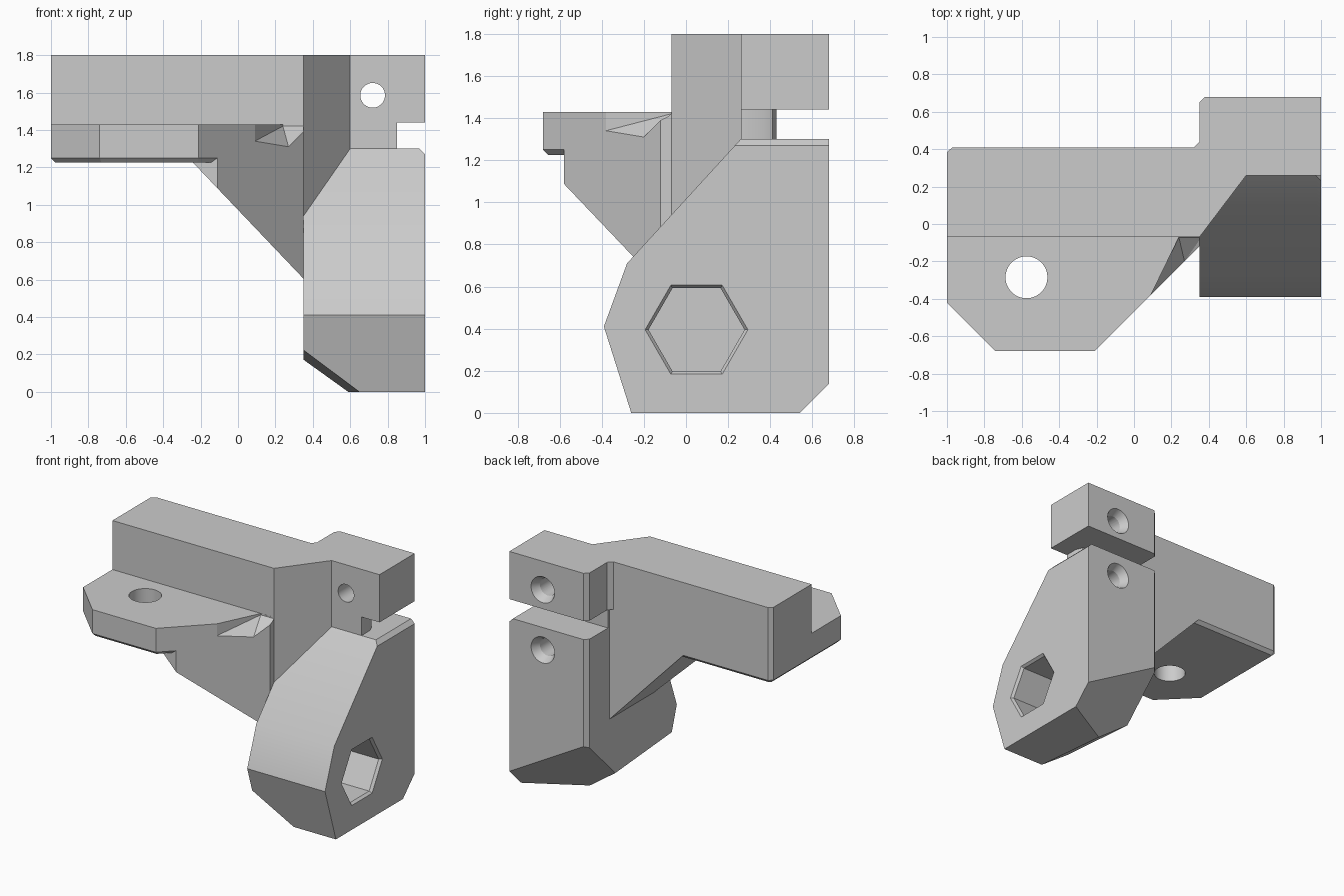
import bpy, bmesh, math
from mathutils import Vector, Matrix

cube = bpy.data.objects.get("Cube")
if cube:
    bpy.data.objects.remove(cube, do_unlink=True)

grey = bpy.data.materials.new("plain grey")
grey.use_nodes = True
colour = (0.6, 0.6, 0.6, 1)
grey.diffuse_color = colour
grey.node_tree.nodes["Principled BSDF"].inputs["Base Color"].default_value = colour


def finish(bm, name):
    bmesh.ops.recalc_face_normals(bm, faces=bm.faces)
    mesh = bpy.data.meshes.new(name)
    bm.to_mesh(mesh)
    bm.free()
    mesh.materials.append(grey)
    ob = bpy.data.objects.new(name, mesh)
    bpy.context.collection.objects.link(ob)
    return ob


def prism(points, low, high, axis="z"):
    """Extrude a 2D outline along z, or a (y, z) outline along x."""
    bm = bmesh.new()
    place = (lambda p: (p[0], p[1], low)) if axis == "z" else (lambda p: (low, p[0], p[1]))
    face = bm.faces.new([bm.verts.new(place(p)) for p in points])
    ext = bmesh.ops.extrude_face_region(bm, geom=[face])
    move = Vector((0, 0, high - low)) if axis == "z" else Vector((high - low, 0, 0))
    verts = [g for g in ext["geom"] if isinstance(g, bmesh.types.BMVert)]
    bmesh.ops.translate(bm, verts=verts, vec=move)
    bmesh.ops.recalc_face_normals(bm, faces=bm.faces)
    return bm


def slice_off(bm, normal, point):
    """Remove everything on the normal side of a plane and cap the cut."""
    geom = bm.verts[:] + bm.edges[:] + bm.faces[:]
    cut = bmesh.ops.bisect_plane(bm, geom=geom, plane_no=Vector(normal).normalized(),
                                 plane_co=point, clear_outer=True)
    edges = [g for g in cut["geom_cut"] if isinstance(g, bmesh.types.BMEdge)]
    bmesh.ops.contextual_create(bm, geom=edges)


def round_cutter(centre, r1, r2, depth, axis, sides=48):
    """A cylinder or cone; r1 is on the low side of the axis."""
    bm = bmesh.new()
    turn = {"z": Matrix(), "y": Matrix.Rotation(-math.pi / 2, 4, "X"),
            "x": Matrix.Rotation(math.pi / 2, 4, "Y")}[axis]
    bmesh.ops.create_cone(bm, cap_ends=True, segments=sides, radius1=r1, radius2=r2,
                          depth=depth, matrix=Matrix.Translation(centre) @ turn)
    return finish(bm, "cutter")


def carve(ob, cutter):
    cutter.hide_render = True
    mod = ob.modifiers.new("cut", "BOOLEAN")
    mod.operation = "DIFFERENCE"
    mod.solver = "EXACT"
    mod.object = cutter
    bpy.context.view_layer.objects.active = ob
    bpy.ops.object.modifier_apply(modifier=mod.name)
    bpy.data.objects.remove(cutter, do_unlink=True)


# Long upper beam
beam = finish(prism([(-1, -.07), (.35, -.07), (.35, .41), (-.97, .41), (-1, .385)],
                    1.25, 1.8), "beam")

# Shelf with bevelled underside, bolt hole and small corner notch
bm = prism([(-1, -.42), (-.74, -.68), (-.21, -.68), (.35, -.12), (.35, .41),
            (-.97, .41), (-1, .385)], 1.225, 1.43)
under = [e for e in bm.edges if all(v.co.z < 1.23 for v in e.verts)]
bmesh.ops.bevel(bm, geom=under, offset=.025, segments=1, affect="EDGES")
shelf = finish(bm, "shelf")
carve(shelf, round_cutter((-.575, -.285, 1.3), .112, .112, 1, "z"))
bm = bmesh.new()
for x, y, z in [(.09, -.38, 1.34), (.15, -.45, 1.34), (.27, -.2, 1.31), (.33, -.26, 1.31),
                (.24, -.071, 1.42), (.36, -.071, 1.42)]:
    bm.verts.new((x, y, z))
    bm.verts.new((x, y, 1.5))
bmesh.ops.convex_hull(bm, input=bm.verts)
carve(shelf, finish(bm, "cutter"))

# Sloping gusset under the shelf
bm = prism([(-.3, -.58), (-.11, -.58), (.35, -.12), (.35, .41), (-.3, .41)], .5, 1.25)
slice_off(bm, (-1.05, 0, -1), (.35, 0, .605))
gusset = finish(bm, "gusset")

# Clamp block with its angled front
block = finish(prism([(.35, -.07), (.6, .26), (1, .26), (1, .68), (.38, .68), (.35, .65),
                      (.35, .44), (.32, .41)], 1.44, 1.8), "clamp_block")

# Neck joining block and leg, leaving the clamp slot open
neck = finish(prism([(.35, -.07), (.6, .26), (.85, .26), (.85, .36), (.83, .41), (.78, .43),
                     (.35, .43)], .85, 1.45), "neck")

# Leg with cut corners
bm = prism([(-.26, 0), (.54, 0), (.68, .14), (.68, 1.3), (.26, 1.3), (-.28, .71),
            (-.39, .41)], .35, 1, "x")
slice_off(bm, (-.567, 1, -1), (1, .54, 0))
slice_off(bm, (-.73, -.076, -1), (.6, .2, 0))
slice_off(bm, (1, 0, 1), (1, 0, 1.27))
slice_off(bm, (-1, 1, 0), (.35, .65, 0))
leg = finish(bm, "leg")

# Hexagonal nut pocket with a flared rim
for r1, r2, x, depth in [(.228, .228, .8, .6), (.195, .293, 1, .12)]:
    carve(leg, round_cutter((x, .05, .395), r1, r2, depth, "x", 6))

# Countersunk screw holes
for part, z, y, depth in [(block, 1.585, .5, 1), (leg, 1.13, .55, .5)]:
    carve(part, round_cutter((.72, y, z), .066, .066, depth, "y"))
    carve(part, round_cutter((.72, .68, z), .066, .13, .12, "y"))

for part in (beam, shelf, gusset, block, neck, leg):
    bpy.ops.object.select_all(action="DESELECT")
    part.select_set(True)
    bpy.context.view_layer.objects.active = part
    bpy.ops.object.shade_smooth_by_angle(angle=math.radians(27))
